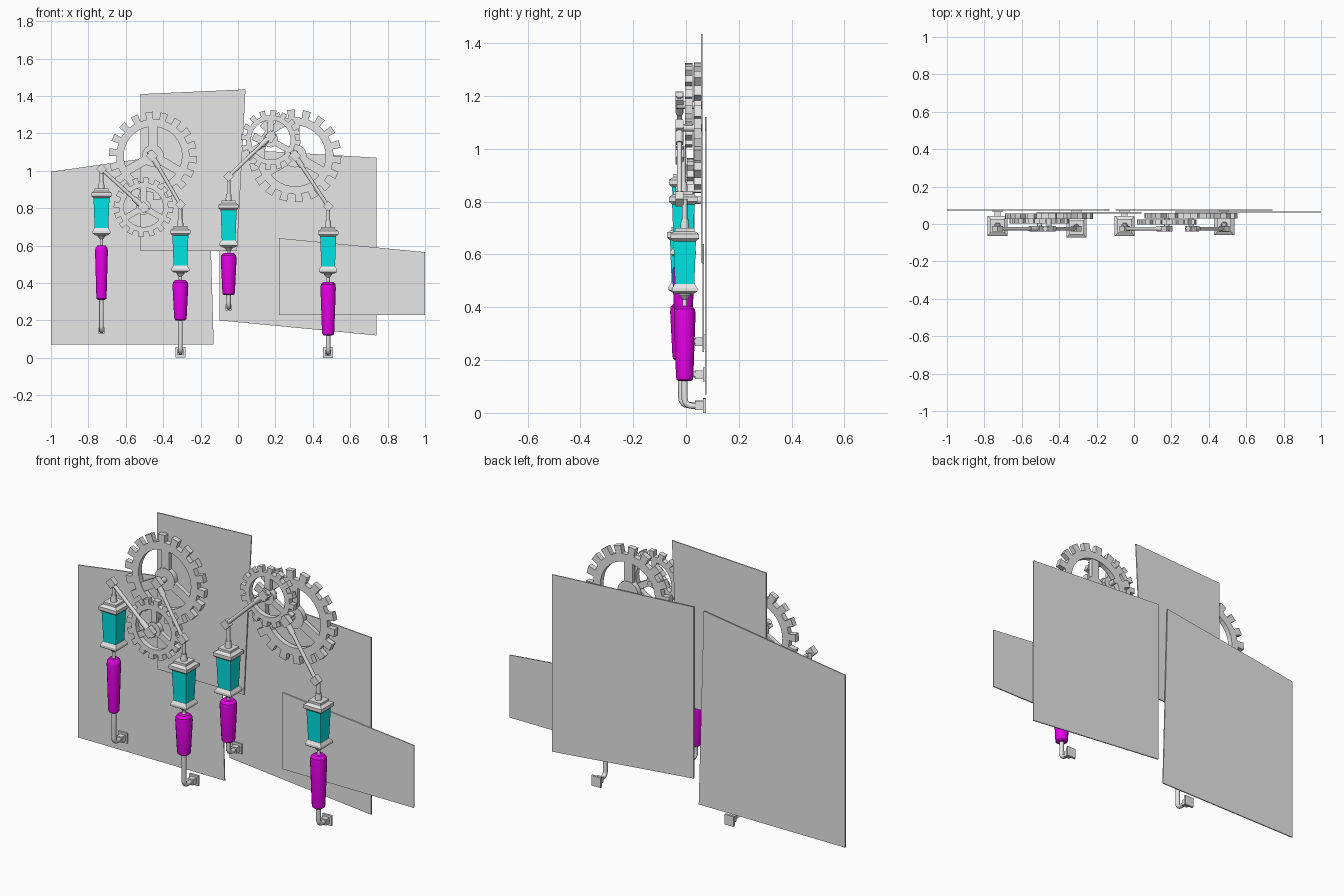
import bpy, bmesh
from math import pi, sin, cos, sqrt
from mathutils import Vector, Matrix

cube = bpy.data.objects.get("Cube")
if cube:
    bpy.data.objects.remove(cube, do_unlink=True)


def material(name, color):
    m = bpy.data.materials.new(name)
    m.use_nodes = True
    m.diffuse_color = color
    m.node_tree.nodes["Principled BSDF"].inputs["Base Color"].default_value = color
    return m


GREY = material("grey metal", (0.8, 0.8, 0.8, 1))
CYAN = material("cyan glass", (0.0, 0.8, 0.8, 1))
MAGENTA = material("magenta grip", (0.8, 0.0, 0.8, 1))


def finish(name, bm, mat, smooth=False):
    bmesh.ops.recalc_face_normals(bm, faces=bm.faces)
    mesh = bpy.data.meshes.new(name)
    bm.to_mesh(mesh)
    bm.free()
    mesh.materials.append(mat)
    ob = bpy.data.objects.new(name, mesh)
    bpy.context.collection.objects.link(ob)
    if smooth:
        bpy.ops.object.select_all(action="DESELECT")
        ob.select_set(True)
        bpy.context.view_layer.objects.active = ob
        bpy.ops.object.shade_smooth_by_angle(angle=0.6)
    return ob


def extrude_y(bm, depth):
    res = bmesh.ops.extrude_face_region(bm, geom=bm.faces[:])
    verts = [v for v in res["geom"] if isinstance(v, bmesh.types.BMVert)]
    bmesh.ops.translate(bm, verts=verts, vec=(0, depth, 0))


def panel(name, outline, y, depth=0.006):
    bm = bmesh.new()
    bm.faces.new([bm.verts.new((x, y, z)) for x, z in outline])
    extrude_y(bm, depth)
    finish(name, bm, GREY)


def lathe(name, profile, x, y, mat, sides=16):
    """Stack of rings (radius, z); four sides gives an axis-aligned square."""
    square = sides == 4
    bm = bmesh.new()
    rings = []
    for r, z in profile:
        r *= sqrt(2) if square else 1
        rings.append([bm.verts.new((x + r * cos(2 * pi * (i + 0.5) / sides),
                                    y + r * sin(2 * pi * (i + 0.5) / sides), z))
                      for i in range(sides)])
    for a, b in zip(rings, rings[1:]):
        for i in range(sides):
            j = (i + 1) % sides
            bm.faces.new((a[i], a[j], b[j], b[i]))
    bm.faces.new(rings[0])
    bm.faces.new(rings[-1])
    return finish(name, bm, mat, not square)


def rod(name, a, b, radius, sides=12):
    a, b = Vector(a), Vector(b)
    d = b - a
    bm = bmesh.new()
    turn = d.to_track_quat("Z", "Y").to_matrix().to_4x4()
    bmesh.ops.create_cone(bm, cap_ends=True, segments=sides, radius1=radius, radius2=radius,
                          depth=d.length, matrix=Matrix.Translation((a + b) / 2) @ turn)
    return finish(name, bm, GREY, True)


def box(name, center, size, angle=0.0):
    bm = bmesh.new()
    bmesh.ops.create_cube(bm, size=1, matrix=Matrix.Translation(center)
                          @ Matrix.Rotation(angle, 4, "Y") @ Matrix.Diagonal((*size, 1)))
    return finish(name, bm, GREY)


def gear(name, x, z, y, radius, teeth, depth=0.028):
    # toothed rim
    bm = bmesh.new()
    steps = teeth * 2
    root, inner = radius * 0.83, radius * 0.66

    def ring(r):
        return [bm.verts.new((x + r * cos(2 * pi * i / steps), y, z + r * sin(2 * pi * i / steps)))
                for i in range(steps)]

    loops = ring(inner), ring(root), ring(radius)
    for i in range(steps):
        j = (i + 1) % steps
        for k in range(2 if i % 2 else 1):
            bm.faces.new((loops[k][i], loops[k][j], loops[k + 1][j], loops[k + 1][i]))
    bmesh.ops.delete(bm, geom=[v for v in bm.verts if not v.link_faces], context="VERTS")
    extrude_y(bm, depth)
    finish(name + "_rim", bm, GREY)
    # hub, axle and spokes
    rod(name + "_hub", (x, y, z), (x, y + depth, z), radius * 0.25, 16)
    rod(name + "_axle", (x, -0.035, z), (x, 0.06, z), 0.014)
    for k in range(3):
        a = pi / 2 + 2 * pi * k / 3
        mid = radius * 0.45
        box(name + "_spoke", (x + mid * cos(a), y + depth / 2, z + mid * sin(a)),
            (radius * 0.48, depth * 0.8, radius * 0.2), -a)


# Backing panels
panel("left_panel", [(-1, 0.07), (-0.13, 0.07), (-0.16, 1.115), (-1, 0.995)], 0.072)
panel("right_panel", [(-0.1, 0.2), (0.74, 0.12), (0.74, 1.07), (-0.1, 1.12)], 0.072)
panel("tall_panel", [(-0.52, 0.57), (-0.005, 0.57), (0.04, 1.435), (-0.52, 1.41)], 0.057)
panel("small_panel", [(0.22, 0.23), (1, 0.23), (1, 0.565), (0.22, 0.64)], 0.062)

# Gears
gear("left_large_gear", -0.455, 1.08, 0.028, 0.236, 18)
gear("left_small_gear", -0.505, 0.805, 0.004, 0.16, 16)
gear("right_small_gear", 0.175, 1.165, -0.004, 0.16, 16)
gear("right_large_gear", 0.305, 1.08, 0.03, 0.248, 18)


def hanger(name, x, y, knuckle, cap, grip_top, grip_bottom, grip_r, foot, pin):
    # crank arm from gear pin to knuckle
    top = Vector((x, -0.025, knuckle))
    end = Vector((pin[0], -0.025, pin[1]))
    rod(name + "_crank", top, end, 0.010)
    along = (top - end).normalized()
    for p, s in ((top, 0.04), (end, 0.045)):
        box(name + "_joint", p, (s, 0.03, s), pi / 4)
    rod(name + "_collar", end - along * 0.03, end - along * -0.07, 0.015)
    rod(name + "_top_stem", (x, y, cap - 0.01), (x, y, knuckle), 0.010)
    lathe(name + "_stem_socket", [(0.017, cap), (0.014, cap + 0.035)], x, y, GREY)
    # lantern: stepped caps around a tapered body
    lathe(name + "_top_cap", [(0.043, cap - 0.05), (0.054, cap - 0.04), (0.054, cap - 0.022),
                              (0.037, cap - 0.012), (0.037, cap)], x, y, GREY, 4)
    lathe(name + "_glass", [(0.036, cap - 0.225), (0.043, cap - 0.04)], x, y, CYAN, 4)
    lathe(name + "_bottom_cap", [(0.032, cap - 0.25), (0.048, cap - 0.24), (0.048, cap - 0.228),
                                 (0.038, cap - 0.212)], x, y, GREY, 4)
    lathe(name + "_neck", [(0.009, grip_top - 0.01), (0.009, cap - 0.27),
                           (0.022, cap - 0.255), (0.022, cap - 0.245)], x, y, GREY)
    # rounded tapering grip
    low = grip_r * 0.8
    lathe(name + "_grip", [(low * 0.7, grip_bottom), (low * 0.94, grip_bottom + 0.006),
                           (low, grip_bottom + 0.02), (grip_r, grip_top - 0.03),
                           (grip_r * 0.94, grip_top - 0.012), (grip_r * 0.65, grip_top)],
          x, y, MAGENTA)
    # bent tail rod ending in a square wall mount
    bend = 0.025
    path = [(y, grip_bottom + 0.01)]
    path += [(y + bend * (1 - cos(t * pi / 8)), foot + bend * (1 - sin(t * pi / 8)))
             for t in range(5)]
    path.append((0.05, foot))
    curve = bpy.data.curves.new(name + "_tail", "CURVE")
    curve.dimensions = "3D"
    curve.bevel_depth = 0.012
    curve.bevel_resolution = 3
    curve.use_fill_caps = True
    spline = curve.splines.new("POLY")
    spline.points.add(len(path) - 1)
    for point, (py, pz) in zip(spline.points, path):
        point.co = (x, py, pz, 1)
    curve.materials.append(GREY)
    bpy.context.collection.objects.link(bpy.data.objects.new(name + "_tail", curve))
    box(name + "_mount_block", (x, 0.05, foot), (0.032, 0.03, 0.032))
    box(name + "_mount_plate", (x, 0.07, foot), (0.054, 0.012, 0.054))


# Hanging units, from the model's right to its left
hanger("outer_right_hanger", -0.73, -0.01, 1.01, 0.905, 0.60, 0.31, 0.035, 0.145, (-0.505, 0.805))
hanger("inner_right_hanger", -0.308, -0.018, 0.82, 0.705, 0.415, 0.20, 0.043, 0.03, (-0.46, 1.08))
hanger("inner_left_hanger", -0.05, -0.01, 0.97, 0.84, 0.56, 0.335, 0.043, 0.27, (0.175, 1.185))
hanger("outer_left_hanger", 0.482, -0.005, 0.81, 0.70, 0.405, 0.12, 0.042, 0.027, (0.305, 1.08))
